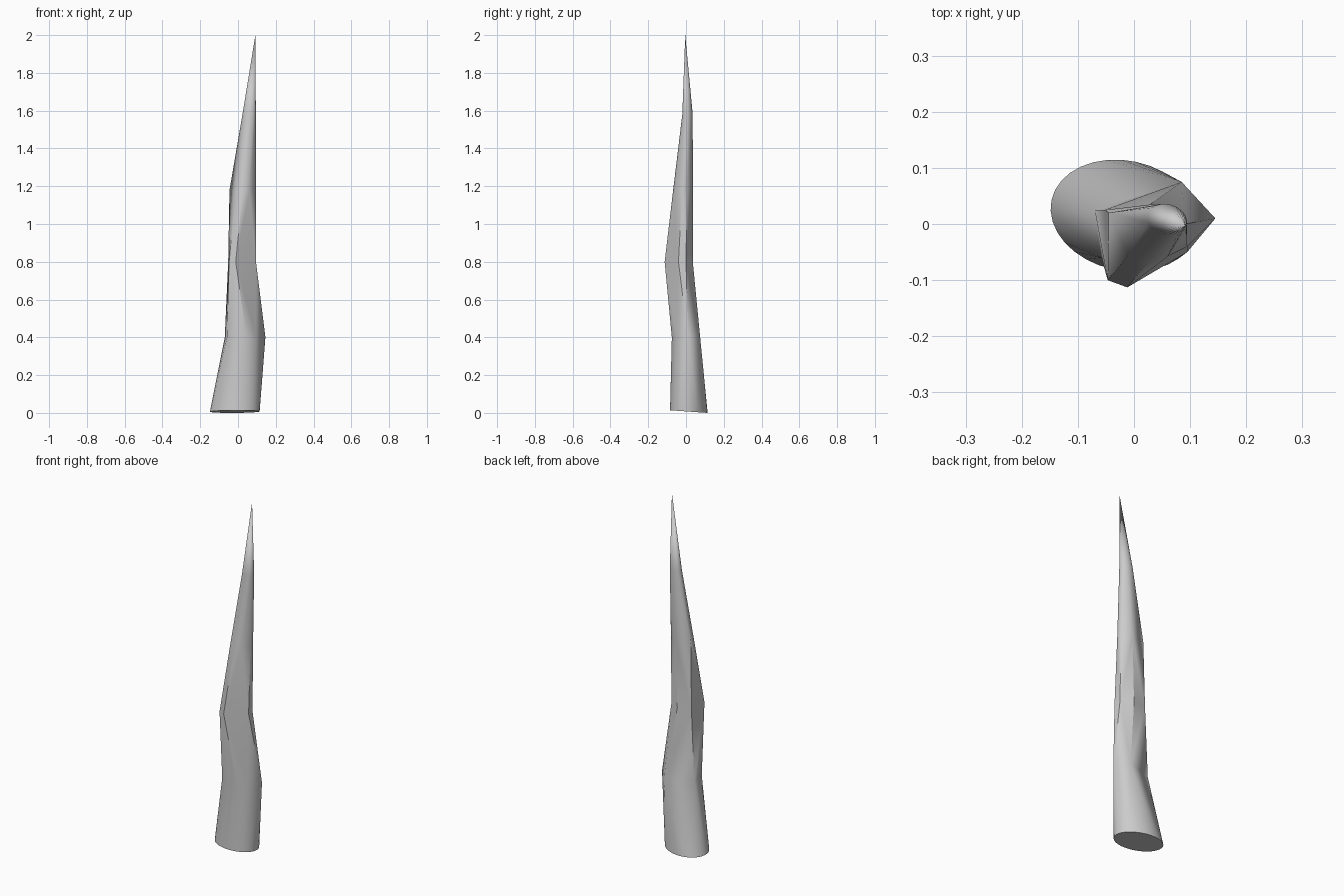
import bpy, bmesh
from math import sin, cos, pi, radians

if "Cube" in bpy.data.objects:
    bpy.data.objects.remove(bpy.data.objects["Cube"])


def ellipse(cx, cy, rx, ry, turn, n, height):
    """Ring of points; height is a function of y."""
    pts = []
    for i in range(n):
        a = 2 * pi * i / n
        u, v = rx * cos(a), ry * sin(a)
        x = cx + u * cos(turn) - v * sin(turn)
        y = cy + u * sin(turn) + v * cos(turn)
        pts.append((x, y, height(y)))
    return pts


def ring(z, *xy):
    return [(x, y, z) for x, y in xy]


# Cross-sections from the round foot, through carved facets, to the tip
sections = [
    ellipse(-0.017, 0.015, 0.133, 0.098, radians(-12), 32, lambda y: max(0, (0.113 - y) * 0.07)),
    ring(0.4, (0.145, 0.01), (0.085, 0.075), (-0.07, 0.025), (-0.058, -0.06),
         (0.045, -0.075), (0.095, -0.05)),
    ring(0.8, (0.095, -0.04), (0.092, 0.0), (0.03, 0.036), (-0.052, 0.025),
         (-0.047, -0.1), (-0.012, -0.113)),
    ring(1.18, (0.094, -0.02), (0.092, 0.005), (0.04, 0.036), (-0.045, 0.02),
         (-0.01, -0.055), (0.025, -0.068), (0.06, -0.058)),
    ellipse(0.059, 0.008, 0.036, 0.027, radians(-15), 24, lambda y: 1.58),
    [(0.092, -0.004, 2.0)],
]

bm = bmesh.new()
levels = [[bm.verts.new(p) for p in s] for s in sections]

# Skin each pair of sections, dropping the inner caps
for i in range(len(levels) - 1):
    low, high = set(levels[i]), set(levels[i + 1])
    old = set(bm.faces)
    bmesh.ops.convex_hull(bm, input=levels[i] + levels[i + 1])
    caps = [f for f in bm.faces if f not in old and
            (all(v in high for v in f.verts) or
             (i > 0 and all(v in low for v in f.verts)))]
    bmesh.ops.delete(bm, geom=caps, context='FACES_ONLY')

bmesh.ops.delete(bm, geom=[e for e in bm.edges if not e.link_faces], context='EDGES')
bmesh.ops.delete(bm, geom=[v for v in bm.verts if not v.link_faces], context='VERTS')
bmesh.ops.recalc_face_normals(bm, faces=bm.faces[:])

mesh = bpy.data.meshes.new("carved_spike")
bm.to_mesh(mesh)
bm.free()
spike = bpy.data.objects.new("carved_spike", mesh)
bpy.context.collection.objects.link(spike)

# Soften the round foot and tip, keep the carved edges crisp
bpy.context.view_layer.objects.active = spike
spike.select_set(True)
bpy.ops.object.shade_smooth_by_angle(angle=radians(20))
